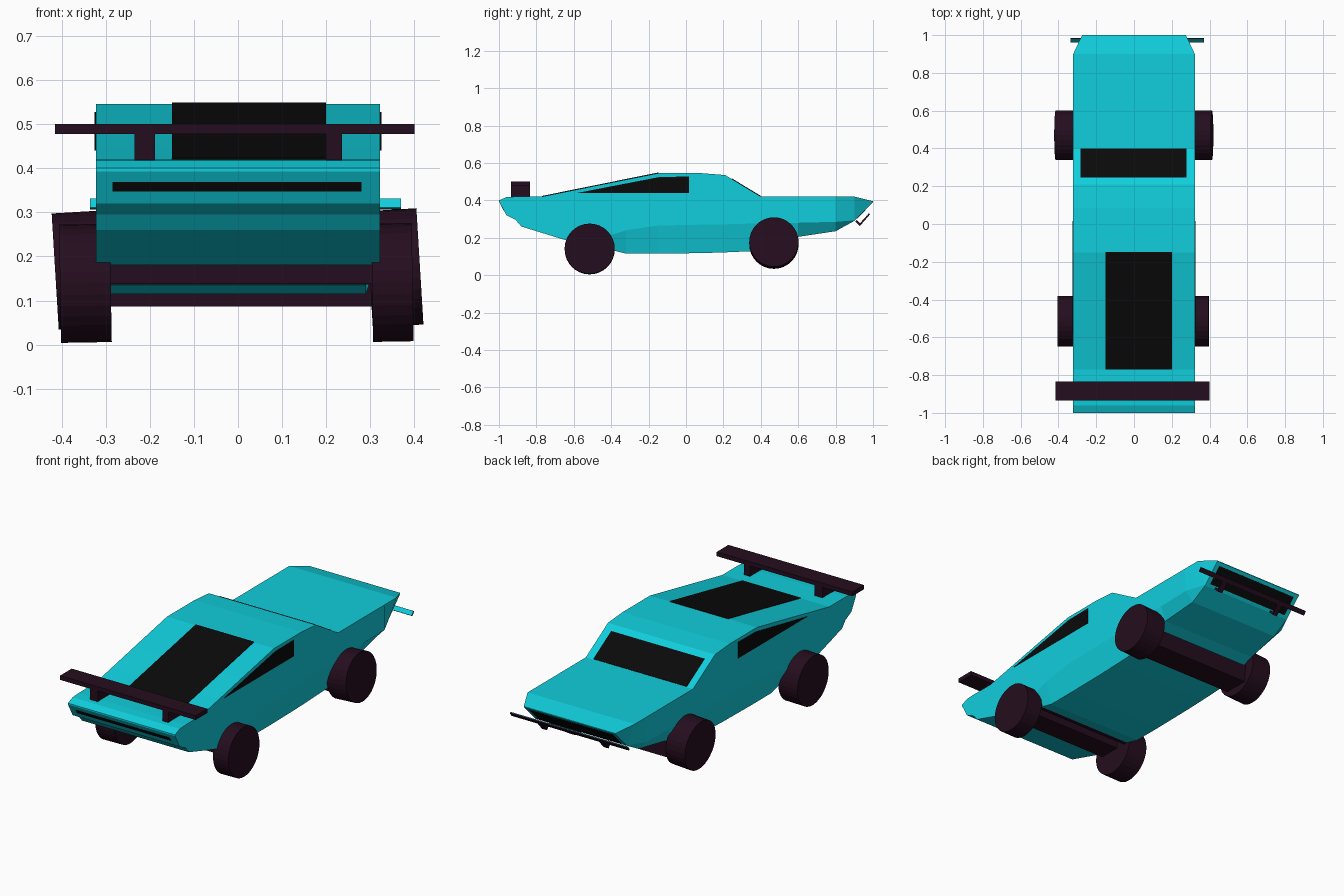
import bpy, bmesh, math
from mathutils import Matrix, Vector

if "Cube" in bpy.data.objects:
    bpy.data.objects.remove(bpy.data.objects["Cube"])


def material(name, rgb):
    m = bpy.data.materials.new(name)
    m.diffuse_color = (*rgb, 1)
    m.use_nodes = True
    m.node_tree.nodes["Principled BSDF"].inputs["Base Color"].default_value = m.diffuse_color
    return m


PAINT = material("turquoise_paint", (0.005, 0.62, 0.72))
DARK = material("dark_trim", (0.018, 0.004, 0.013))
GLASS = material("black_glass", (0.003, 0.003, 0.003))


def finish(name, bm, mat):
    bmesh.ops.recalc_face_normals(bm, faces=bm.faces)
    me = bpy.data.meshes.new(name)
    bm.to_mesh(me)
    bm.free()
    me.materials.append(mat)
    ob = bpy.data.objects.new(name, me)
    bpy.context.collection.objects.link(ob)
    return ob


def prism(name, points, offset, mat):
    """Extrude a flat polygon of 3D points along an offset vector."""
    bm = bmesh.new()
    face = bm.faces.new([bm.verts.new(p) for p in points])
    new = bmesh.ops.extrude_face_region(bm, geom=[face], use_keep_orig=True)["geom"]
    bmesh.ops.translate(bm, vec=Vector(offset),
                        verts=[v for v in new if isinstance(v, bmesh.types.BMVert)])
    return finish(name, bm, mat)


def slab(name, x, profile, mat):
    """Extrude a (y, z) profile across an x range."""
    return prism(name, [(x[0], *p) for p in profile], (x[1] - x[0], 0, 0), mat)


def box(name, x, y, z, mat):
    return slab(name, x, [(y[0], z[0]), (y[1], z[0]), (y[1], z[1]), (y[0], z[1])], mat)


def panel(name, x, a, b, mat, lift=0.003):
    """Thin panel lying along the body line from a to b, in (y, z)."""
    d = Vector((b[0] - a[0], b[1] - a[1])).normalized()
    n = Vector((-d.y, d.x)) * lift
    a, b = Vector(a), Vector(b)
    return slab(name, x, [a - n, b - n, b + n, a + n], mat)


# Body: sections along y as (y, top, crease, floor, crease half width, floor half width)
W = 0.322
stations = [
    (-1.0, 0.40, 0.395, 0.393, W, W), (-0.96, 0.417, 0.322, 0.32, W, W),
    (-0.91, 0.42, 0.297, 0.295, W, W), (-0.88, 0.42, 0.262, 0.26, W, W),
    (-0.77, 0.42, 0.23, 0.226, W, W), (-0.62, 0.45, 0.19, 0.18, W, W),
    (-0.43, 0.489, 0.21, 0.18, W, 0.31), (-0.40, 0.495, 0.215, 0.135, W, 0.29),
    (-0.32, 0.511, 0.24, 0.115, W, 0.29), (-0.15, 0.545, 0.265, 0.115, W, 0.29),
    (0.085, 0.545, 0.27, 0.118, W, 0.29), (0.21, 0.535, 0.272, 0.122, W, 0.29),
    (0.40, 0.42, 0.277, 0.13, W, 0.29), (0.60, 0.42, 0.28, 0.205, W, 0.29),
    (0.80, 0.42, 0.285, 0.235, W, 0.275), (0.90, 0.42, 0.293, 0.29, 0.277, 0.275),
    (1.0, 0.395, 0.393, 0.391, 0.275, 0.275)]
bm = bmesh.new()
rings = []
for y, zt, zm, zb, wm, wb in stations:
    wt = 0.275 if y == 1.0 else W
    rings.append([bm.verts.new(p) for p in (
        (-wt, y, zt), (wt, y, zt), (wm, y, zm), (wb, y, zb), (-wb, y, zb), (-wm, y, zm))])
for r, s in zip(rings, rings[1:]):
    for i in range(6):
        j = (i + 1) % 6
        bm.faces.new((r[i], r[j], s[j], s[i]))
bm.faces.new(rings[0])
bm.faces.new(rings[-1])
finish("body", bm, PAINT)

# Glass and grilles
panel("sloped_window", (-0.15, 0.20), (-0.77, 0.4205), (-0.148, 0.546), GLASS)
panel("short_window", (-0.283, 0.277), (0.245, 0.514), (0.398, 0.4215), GLASS)
panel("front_slot", (-0.285, 0.28), (-0.985, 0.37), (-0.974, 0.349), GLASS)
panel("nose_grille", (-0.25, 0.25), (0.985, 0.379), (0.912, 0.303), GLASS)
for side, s in (("right", 1), ("left", -1)):
    outline = [(-0.58, 0.44), (0.015, 0.44), (0.015, 0.527), (-0.14, 0.525)]
    prism(side + "_side_window", [(s * (W - 0.002), *p) for p in outline],
          (s * 0.005, 0, 0), GLASS)

# Spoiler on two posts
box("spoiler_blade", (-0.415, 0.40), (-0.935, -0.835), (0.477, 0.50), DARK)
box("spoiler_post_left", (-0.235, -0.188), (-0.935, -0.835), (0.41, 0.48), DARK)
box("spoiler_post_right", (0.20, 0.236), (-0.935, -0.835), (0.41, 0.48), DARK)

# Bumper bar: dark outside, painted inside, on bent brackets
panel("bumper_bar", (-0.335, 0.37), (0.966, 0.308), (0.982, 0.328), DARK)
panel("bumper_backing", (-0.335, 0.37), (0.963, 0.310), (0.978, 0.330), PAINT, 0.002)
for side, x in (("right", 0.20), ("left", -0.17)):
    slab("bumper_bracket_" + side, (x - 0.015, x + 0.015),
         [(0.905, 0.288), (0.93, 0.263), (0.975, 0.315), (0.968, 0.32),
          (0.93, 0.277), (0.912, 0.295)], DARK)

# Axles and cross member under the floor
box("front_axle", (-0.33, 0.33), (-0.60, -0.48), (0.138, 0.215), DARK)
box("cross_member", (-0.29, 0.30), (-0.425, -0.39), (0.136, 0.20), DARK)
box("rear_axle", (-0.34, 0.34), (0.40, 0.54), (0.087, 0.20), DARK)


# Wheels, leaning slightly to one side
def wheel(name, x, y, z, radius, width, lean):
    bm = bmesh.new()
    bmesh.ops.create_cone(bm, cap_ends=True, segments=32, radius1=radius,
                          radius2=radius, depth=width)
    m = (Matrix.Translation((x, y, z)) @ Matrix.Rotation(math.radians(lean), 4, 'Y')
         @ Matrix.Rotation(math.pi / 2, 4, 'Y'))
    bmesh.ops.transform(bm, matrix=m, verts=bm.verts)
    finish(name, bm, DARK)


wheel("front_wheel_left", -0.346, -0.515, 0.139, 0.134, 0.115, -1.0)
wheel("front_wheel_right", 0.35, -0.515, 0.141, 0.134, 0.092, -1.0)
wheel("rear_wheel_left", -0.357, 0.47, 0.169, 0.132, 0.115, -3.5)
wheel("rear_wheel_right", 0.355, 0.47, 0.174, 0.132, 0.115, -3.5)
